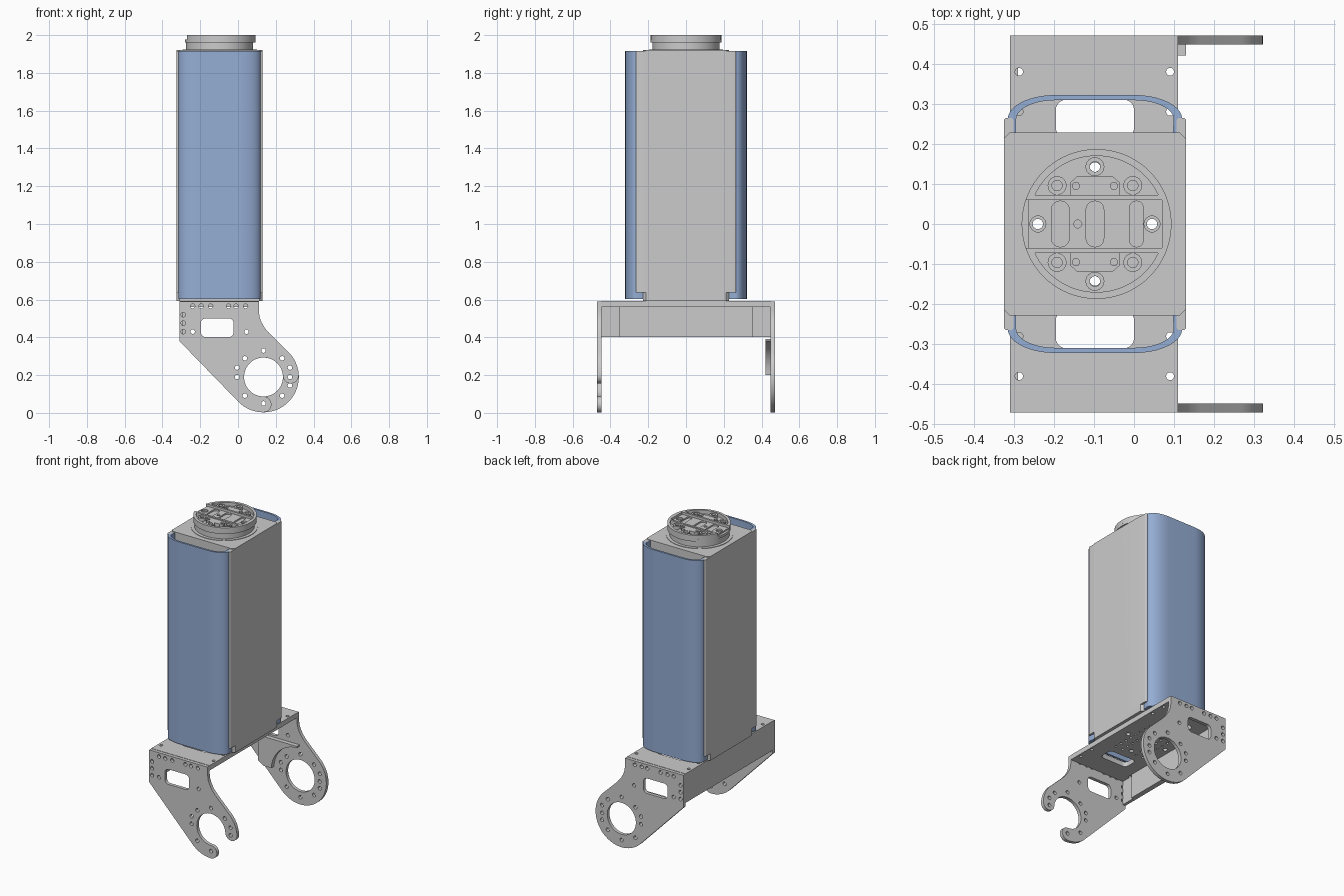
import bpy, bmesh, math
from mathutils import Matrix

if "Cube" in bpy.data.objects:
    bpy.data.objects.remove(bpy.data.objects["Cube"])

blue = bpy.data.materials.new("cover_blue")
blue.diffuse_color = (0.30, 0.42, 0.66, 1)
blue.use_nodes = True
blue.node_tree.nodes["Principled BSDF"].inputs["Base Color"].default_value = blue.diffuse_color


def arc(cx, cy, rx, a0, a1, n=24, ry=None):
    ry = rx if ry is None else ry
    angles = [math.radians(a0 + (a1 - a0) * i / n) for i in range(n + 1)]
    return [(cx + rx * math.cos(a), cy + ry * math.sin(a)) for a in angles]


def circle(cx, cy, r, n=24):
    return arc(cx, cy, r, 0, 360, n)[:-1]


def rrect(x0, x1, y0, y1, r=0.0):
    if r == 0:
        return [(x0, y0), (x1, y0), (x1, y1), (x0, y1)]
    return (arc(x1 - r, y1 - r, r, 0, 90, 6) + arc(x0 + r, y1 - r, r, 90, 180, 6)
            + arc(x0 + r, y0 + r, r, 180, 270, 6) + arc(x1 - r, y0 + r, r, 270, 360, 6))


def slab(name, loops, lo, hi, axis='Z', mat=None):
    """Extrude an outline (first loop) with holes (other loops) from lo to hi."""
    cu = bpy.data.curves.new(name + "_profile", 'CURVE')
    cu.dimensions, cu.fill_mode, cu.extrude = '2D', 'BOTH', (hi - lo) / 2
    for pts in loops:
        sp = cu.splines.new('POLY')
        sp.points.add(len(pts) - 1)
        for p, (u, v) in zip(sp.points, pts):
            p.co = (u, v, 0, 1)
        sp.use_cyclic_u = True
    tmp = bpy.data.objects.new(name + "_tmp", cu)
    bpy.context.collection.objects.link(tmp)
    dg = bpy.context.evaluated_depsgraph_get()
    me = bpy.data.meshes.new_from_object(tmp.evaluated_get(dg), depsgraph=dg)
    bpy.data.objects.remove(tmp)
    bpy.data.curves.remove(cu)
    bm = bmesh.new()
    bm.from_mesh(me)
    bmesh.ops.remove_doubles(bm, verts=bm.verts, dist=1e-5)
    mid = (lo + hi) / 2
    if axis == 'Z':
        bm.transform(Matrix.Translation((0, 0, mid)))
    else:  # profile drawn in x-z, extruded along y
        bm.transform(Matrix.Translation((0, mid, 0)) @ Matrix.Rotation(math.pi / 2, 4, 'X'))
    bmesh.ops.recalc_face_normals(bm, faces=bm.faces)
    bm.to_mesh(me)
    bm.free()
    me.name = name
    me.materials.clear()
    if mat:
        me.materials.append(mat)
    me.shade_smooth()
    me.set_sharp_from_angle(angle=math.radians(30))
    ob = bpy.data.objects.new(name, me)
    bpy.context.collection.objects.link(ob)
    return ob


# Fork side plates: one closed ring, one open hook
CX, CZ, R, RI = 0.135, 0.19, 0.187, 0.103
MID, CAP = (R + RI) / 2, (R - RI) / 2
left = [(-0.31, 0.59), (-0.31, 0.38)]
neck = [(0.165, 0.422), (0.142, 0.449), (0.125, 0.478), (0.114, 0.508), (0.11, 0.54), (0.11, 0.59)]
holes = [(x, 0.565) for x in (-0.24, -0.195, -0.145, -0.05, -0.01, 0.04)]
holes += [(-0.29, z) for z in (0.52, 0.475, 0.43)] + [(-0.24, 0.43), (0.045, 0.43)]
holes += [(-0.005, 0.24), (0.275, 0.24)]
holes += [(CX + 0.14 * math.cos(k * math.pi / 4), CZ + 0.14 * math.sin(k * math.pi / 4)) for k in range(7)]
ring_extra = [(0.234, 0.091), (0.275, 0.145)]
window = rrect(-0.197, -0.023, 0.402, 0.50, 0.025)


def drill(pts, r=0.012):
    return [circle(x, z, r, 14) for x, z in pts]


ring = left + arc(CX, CZ, R, 225, 405, 48) + neck
slab("ring_side_plate", [ring, window, circle(CX, CZ, RI, 48)] + drill(holes + ring_extra),
     0.448, 0.47, 'Y')

E0, E1 = 270, 3   # angles where the hook ends
c0 = (CX + MID * math.cos(math.radians(E0)), CZ + MID * math.sin(math.radians(E0)))
c1 = (CX + MID * math.cos(math.radians(E1)), CZ + MID * math.sin(math.radians(E1)))
hook = (left + arc(CX, CZ, R, 225, E0, 14) + arc(*c0, CAP, E0, E0 + 180, 12)[1:]
        + arc(CX, CZ, RI, E0, E1, 44)[1:] + arc(*c1, CAP, E1 + 180, E1 + 360, 12)[1:]
        + arc(CX, CZ, R, E1, 45, 12)[1:] + neck)
slab("hook_side_plate", [hook, window] + drill(holes), -0.47, -0.448, 'Y')

# Stiffening pad on the inside of the ring plate, hollowed around the ring
pad = [(0.13, 0.39), (-0.15, 0.39), (-0.15, 0.225), (-0.11, 0.20)] + arc(CX, CZ, 0.19, 177, 92, 16)
slab("inner_pad", [pad], 0.42, 0.449, 'Y')

# Fork top plate with cable windows, bolt holes and a perforated middle
BX = -0.0975
top_loops = [rrect(-0.31, 0.11, -0.449, 0.449)]
top_loops += [rrect(-0.195, 0.0, min(s * 0.215, s * 0.31), max(s * 0.215, s * 0.31), 0.025) for s in (1, -1)]
top_loops += drill([(x, s * y) for x in (-0.287, 0.09) for y in (0.28, 0.38) for s in (1, -1)], 0.01)
top_loops += drill([(-0.24, 0), (0.045, 0), (BX, 0.14), (BX, -0.14)], 0.014)
top_loops += drill([(x, y * 0.045 - 0.1575) for x in (-0.20, -0.15, -0.045, 0.005) for y in range(8)], 0.008)
slab("fork_top_plate", top_loops, 0.56, 0.592)

# Rear wall of the fork and its inner panel
slab("fork_rear_wall", [rrect(-0.31, -0.29, -0.449, 0.449)], 0.402, 0.561)
slab("rear_wall_panel", [rrect(-0.291, -0.277, -0.355, 0.355)], 0.402, 0.561)

# Column: hollow core, cap, overlapping side panels
X0, X1, H, C = -0.325, 0.13, 0.228, 0.015
octagon = [(X0 + C, -H), (X1 - C, -H), (X1, -H + C), (X1, H - C),
           (X1 - C, H), (X0 + C, H), (X0, H - C), (X0, -H + C)]
slab("column_core", [octagon, rrect(X0 + 0.025, X1 - 0.025, -H + 0.02, H - 0.02)], 0.592, 1.90)
slab("column_cap", [octagon, circle(BX, 0, 0.165, 48)], 1.90, 1.92)
for name, xa, xb in (("left_panel", X0, X0 + 0.024), ("right_panel", X1 - 0.024, X1)):
    slab(name, [rrect(xa, xb, -0.265, 0.265, 0.008)], 0.637, 1.916)

# Curved blue covers front and back, open at top and bottom
for name, s in (("back_cover", 1), ("front_cover", -1)):
    shell = ([(0.115, 0.227)] + arc(0, 0.262, 0.12, 0, 90, 16, 0.06)
             + arc(-0.195, 0.262, 0.12, 90, 180, 16, 0.06) + [(-0.312, 0.227), (-0.294, 0.227)]
             + arc(-0.195, 0.262, 0.099, 180, 90, 16, 0.047)
             + arc(0, 0.262, 0.099, 90, 0, 16, 0.047) + [(0.097, 0.227)])
    slab(name, [[(x, s * y) for x, y in shell]], 0.602, 1.916, mat=blue)

# Turning neck and coupling disc
slab("neck_collar", [circle(BX, 0, 0.197, 64), circle(BX, 0, 0.160, 48)], 1.918, 1.923)
slab("neck_ring", [circle(BX, 0, 0.177, 64), circle(BX, 0, 0.160, 48)], 1.90, 1.962)
DX, DR = -0.0935, 0.187
bolts = [(-0.24, 0), (0.045, 0), (BX, 0.143), (BX, -0.143)]
slab("coupling_disc", [circle(DX, 0, DR, 64)] + drill(bolts, 0.013), 1.96, 1.976)

# Raised deck in the channel with three slots
deck = [rrect(-0.265, 0.07, -0.061, 0.061)] + drill([(-0.24, 0), (0.045, 0)], 0.02) + drill([(-0.14, 0)], 0.01)
deck += [rrect(x - w, x + w, -0.057, 0.057, w - 0.001) for x, w in ((-0.184, 0.022), (-0.0975, 0.022), (0.006, 0.017))]
slab("channel_deck", deck, 1.975, 1.985)
a = math.degrees(math.asin(0.06 / DR))
slab("channel_end_rim", [arc(DX, 0, DR, -a, a, 12) + [(0.07, 0.06), (0.07, -0.06)]], 1.975, 2.0)

# Raised lobes either side of the channel: rim, island and bolt bosses
for side, s in (("back", 1), ("front", -1)):
    def flip(loop):
        return [(x, s * y) for x, y in loop]
    b = math.degrees(math.asin(0.073 / 0.170))
    outer = arc(DX, 0, DR, a, 180 - a, 32)
    pocket = arc(DX, 0, 0.170, b, 180 - b, 32)
    slab(side + "_lobe_rim", [flip(outer), flip(pocket)], 1.975, 2.0)
    island = [(-0.16, 0.071), (-0.035, 0.071), (-0.035, 0.103), (-0.052, 0.118), (-0.143, 0.118), (-0.16, 0.103)]
    slab(side + "_lobe_island", [flip(island)] + [flip(h) for h in drill([(-0.145, 0.095), (-0.05, 0.095)], 0.009)],
         1.975, 1.994)
    for i, (x, y) in enumerate(((-0.192, 0.096), (-0.003, 0.096), (BX, 0.143))):
        slab(f"{side}_boss_{i + 1}", [flip(circle(x, y, 0.0235)), flip(circle(x, y, 0.013, 16))], 1.975, 1.996)
